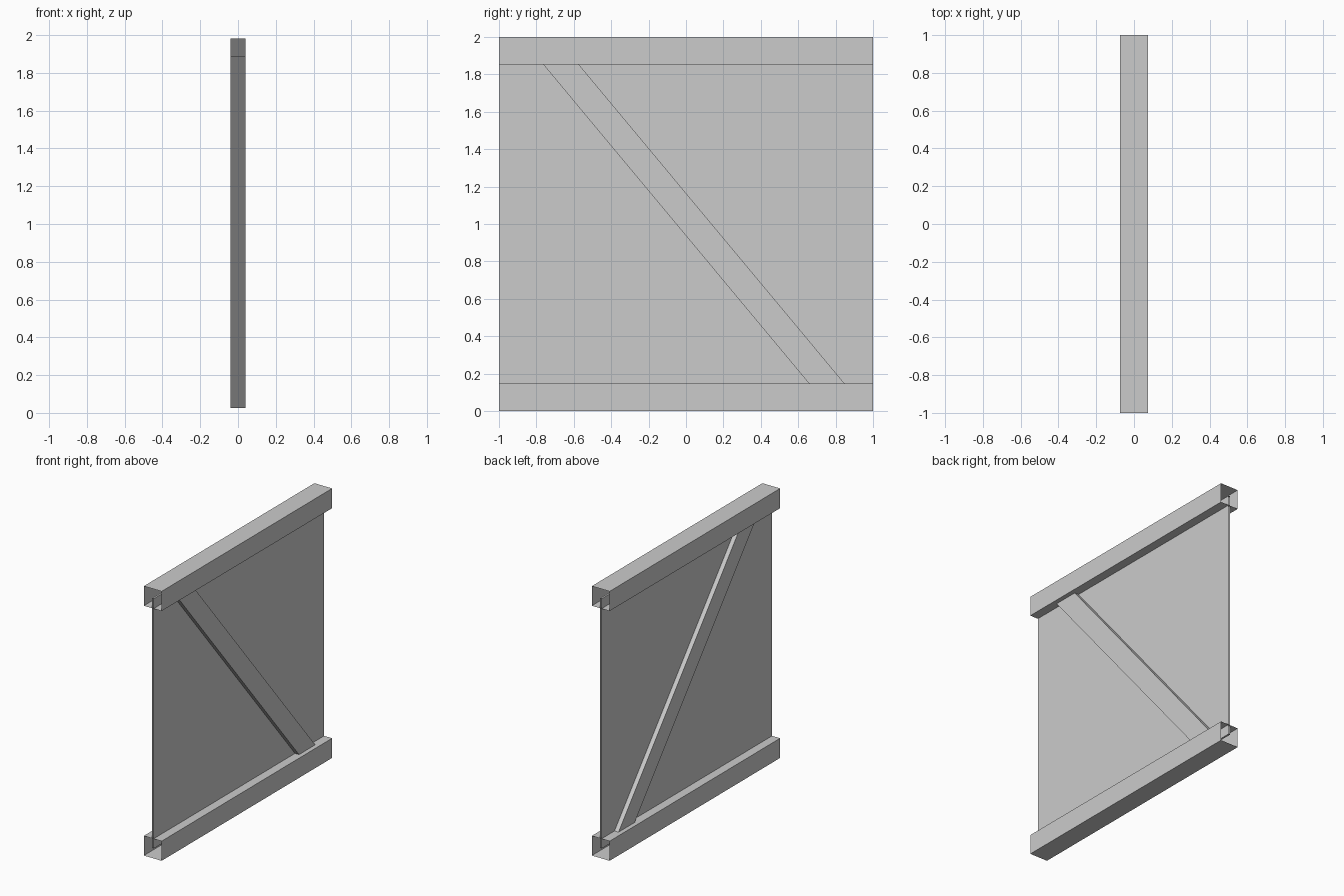
import bpy, bmesh, math
from mathutils import Matrix

if "Cube" in bpy.data.objects:
    bpy.data.objects.remove(bpy.data.objects["Cube"])


def open_tube(name, width, height, length, y=0.0, z=0.0, tilt=0.0):
    """Rectangular sleeve running along y, open at both ends."""
    bm = bmesh.new()
    bmesh.ops.create_cube(bm, size=1)
    ends = [f for f in bm.faces if abs(f.normal.y) > 0.9]
    bmesh.ops.delete(bm, geom=ends, context='FACES_ONLY')
    bm.transform(Matrix.Diagonal((width, length, height, 1)))
    mesh = bpy.data.meshes.new(name)
    bm.to_mesh(mesh)
    bm.free()
    obj = bpy.data.objects.new(name, mesh)
    obj.location = (0, y, z)
    obj.rotation_euler.x = tilt
    bpy.context.collection.objects.link(obj)
    return obj


RAIL = 0.146

# Horizontal rails, hollow and open at the ends
open_tube("bottom_rail", RAIL, RAIL, 2.0, z=RAIL / 2)
open_tube("top_rail", RAIL, RAIL, 2.0, z=2 - RAIL / 2)

# Thin wall panel reaching to the middle of both rails
open_tube("wall_panel", 0.014, 2 - RAIL, 2.0, z=1.0)

# Diagonal brace falling towards +y, its ends tucked into the rails
open_tube("diagonal_brace", 0.08, RAIL, 2.427, y=0.039, z=1.004,
          tilt=-math.atan2(1.705, 1.42))
